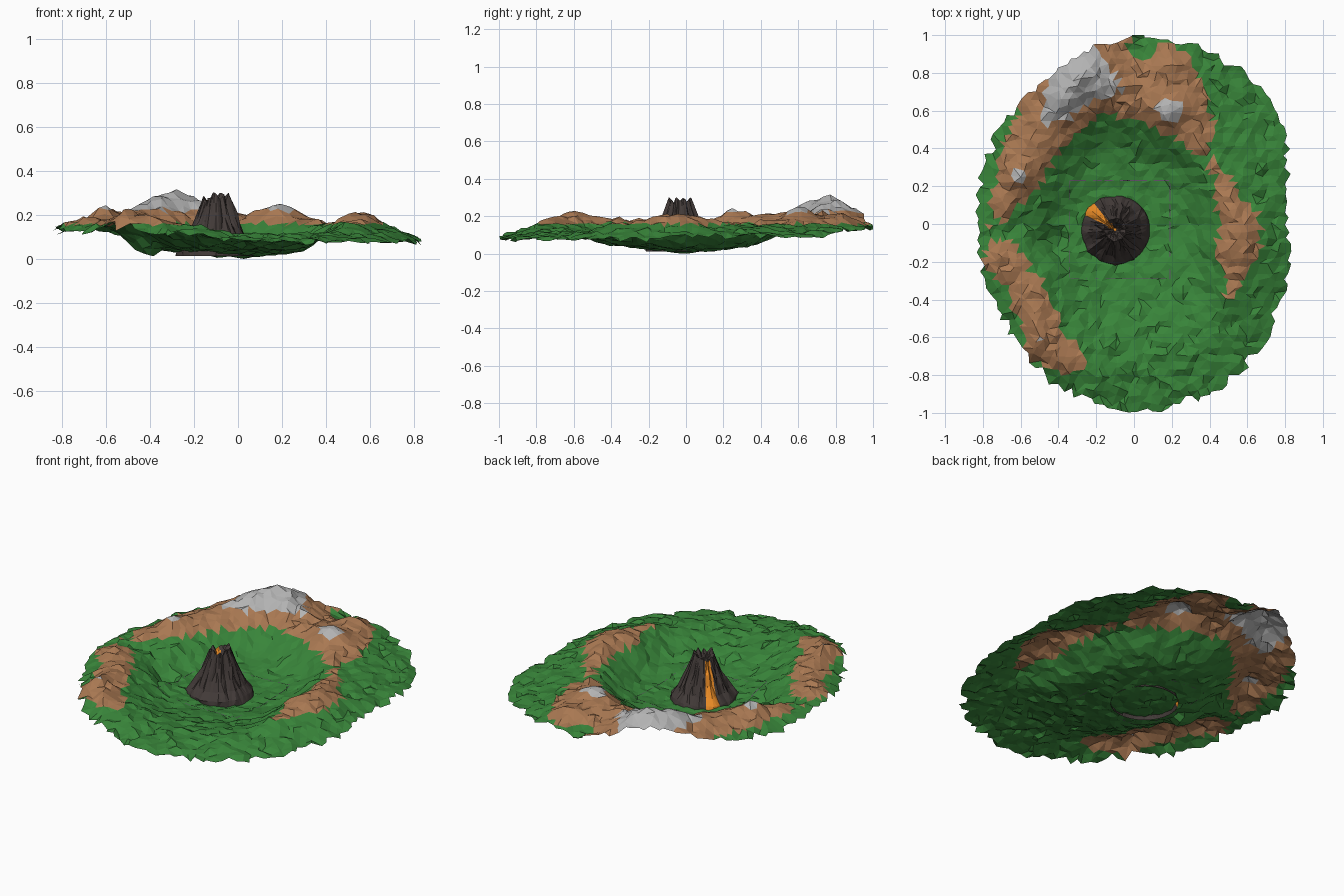
import bpy, bmesh, math, random
from mathutils import noise, Vector

if "Cube" in bpy.data.objects:
    bpy.data.objects.remove(bpy.data.objects["Cube"])

random.seed(7)


def mat(name, c):
    m = bpy.data.materials.new(name)
    m.diffuse_color = (*c, 1)
    m.use_nodes = True
    m.node_tree.nodes["Principled BSDF"].inputs["Base Color"].default_value = m.diffuse_color
    return m


GRASS = mat("grass", (0.04, 0.235, 0.042))
EARTH = mat("earth", (0.40, 0.19, 0.085))
STONE = mat("stone", (0.45, 0.45, 0.45))
BASALT = mat("basalt", (0.055, 0.043, 0.04))
LAVA = mat("lava", (0.85, 0.27, 0.02))
FRAME = mat("border", (0.12, 0.08, 0.14))


def finish(bm, name, mats):
    me = bpy.data.meshes.new(name)
    bm.to_mesh(me)
    bm.free()
    for m in mats:
        me.materials.append(m)
    ob = bpy.data.objects.new(name, me)
    bpy.context.collection.objects.link(ob)
    return ob


# Island sections every 15 degrees: outer radius, edge z, ridge radius, ridge z
SECTIONS = [
    (.84, .10, .56, .215), (.86, .10, .50, .200), (.94, .11, .51, .188),
    (1.0, .11, .55, .180), (1.02, .13, .60, .210), (1.02, .15, .63, .235),
    (1.02, .15, .68, .220), (.97, .24, .82, .285), (.92, .22, .78, .280),
    (.89, .17, .70, .235), (.89, .14, .66, .230), (.86, .13, .67, .220),
    (.85, .15, .74, .175), (.85, .16, .75, .205), (.87, .13, .66, .205),
    (.90, .14, .75, .220), (.96, .14, .82, .210), (.98, .12, .84, .170),
    (1.01, .105, .80, .125), (1.01, .095, .80, .125), (1.0, .09, .75, .130),
    (.96, .09, .70, .145), (.90, .09, .60, .190), (.86, .095, .54, .215)]
# Local peaks and dips: x, y, radius, height
BUMPS = [(-.29, .80, .10, .045), (-.38, .70, .09, .02), (.19, .62, .08, .04),
         (-.52, -.65, .06, .05), (-.61, .25, .06, .035), (-.43, -.1, .06, -.05),
         (.2, .83, .09, .05), (.6, -.1, .12, .02), (.47, -.42, .07, .02)]


def smooth(t):
    t = max(0, min(1, t))
    return t * t * (3 - 2 * t)


def section(x, y):
    a = (math.degrees(math.atan2(y, x)) % 360) / 15
    i, f = int(a) % 24, a - int(a)
    return [p * (1 - f) + q * f for p, q in zip(SECTIONS[i], SECTIONS[(i + 1) % 24])]


def height(x, y):
    R, ez, rr, rz = section(x, y)
    r = math.hypot(x, y)
    if r < rr:
        floor = .02 + .12 * r
        z = floor + (rz - floor) * smooth((r / rr - .48) / .54)
    else:
        z = rz + (ez - rz) * min(1, (r - rr) / max(.01, R - rr))
    for bx, by, s, h in BUMPS:
        z += h * math.exp(-((x - bx) ** 2 + (y - by) ** 2) / s ** 2)
    rough = .25 + .75 * smooth((r - .25) / .2)
    return z + rough * (.014 * noise.noise(Vector((x * 9, y * 9, 2))) +
                        .016 * noise.noise(Vector((x * 21, y * 21, 5))))


# Terrain sheet: jittered triangle lattice trimmed to the outline
bm = bmesh.new()
S = .042
grid = {}
for j in range(-30, 31):
    for i in range(-28, 29):
        x = (i + .5 * (j % 2)) * S + random.uniform(-.3, .3) * S
        y = j * S * .87 + random.uniform(-.3, .3) * S
        if math.hypot(x, y) < section(x, y)[0]:
            x, y = max(-.84, min(.84, x)), max(-1, min(1, y))
            z = max(0, height(x, y) + random.uniform(-.008, .008))
            grid[i, j] = bm.verts.new((x, y, z))
for j in range(-30, 30):
    for i in range(-28, 28):
        o = j % 2
        for tri in (((i, j), (i + 1, j), (i + o, j + 1)),
                    ((i + o, j + 1), (i + o - 1, j + 1), (i, j))):
            vs = [grid.get(k) for k in tri]
            if all(vs):
                f = bm.faces.new(vs)
                f.normal_update()
                if f.normal.z < 0:
                    f.normal_flip()
                c = f.calc_center_median()
                f.material_index = 2 if c.z > .24 else 1 if c.z > .176 else 0
bmesh.ops.delete(bm, geom=[v for v in bm.verts if not v.link_faces], context='VERTS')
lo = min(v.co.z for v in bm.verts)
for v in bm.verts:
    v.co.z -= lo
finish(bm, "terrain", [GRASS, EARTH, STONE])

# Volcano: lathe profile with gullies, open base and a sunken crater
CX, CY, N = -.10, -.03, 56
PROFILE = [(.185, .012), (.175, .045), (.142, .085), (.116, .135), (.093, .19),
           (.073, .245), (.058, .285), (.040, .265), (.022, .225), (.008, .205)]
bm = bmesh.new()
rings = []
for k, (r, z) in enumerate(PROFILE):
    ring = []
    for i in range(N):
        a = 2 * math.pi * i / N
        d = Vector((math.cos(a), math.sin(a), 0))
        g = noise.noise(d * 4.5 + Vector((0, 0, z * 5)))
        amp = 0 if k < 1 else .12
        rad = r * (1 + amp * g + (random.uniform(-.05, .05) if k > 1 else 0))
        dz = .03 * noise.noise(d * 2.5) + .012 * g if 4 <= k <= 7 else 0
        # notch in the rim where the lava spills out
        if 5 <= k <= 7:
            dz -= .035 * math.exp(-((a - 2.45) / .35) ** 2)
        ring.append(bm.verts.new((CX + d.x * rad, CY + d.y * rad, min(.30, z + dz))))
    rings.append(ring)
for k in range(len(rings) - 1):
    for i in range(N):
        n = (i + 1) % N
        a = 2 * math.pi * (i + .5) / N
        quad = (rings[k][i], rings[k][n], rings[k + 1][n], rings[k + 1][i])
        f = bm.faces.new(quad)
        width = .26 if k < 2 else .2 if k < 7 else .45
        f.material_index = int(abs(a - 2.45) < width)
bm.faces.new(rings[-1]).material_index = 1
bmesh.ops.triangulate(bm, faces=bm.faces[:])
finish(bm, "volcano", [BASALT, LAVA])

# Thin square border lying on the crater floor
bm = bmesh.new()
corners = [(-.34, -.29), (.19, -.29), (.19, .23), (-.34, .23)]
for (x0, y0), (x1, y1) in zip(corners, corners[1:] + corners[:1]):
    nx, ny = (y0 - y1) / .53 * .002, (x1 - x0) / .53 * .002
    prev = None
    for s in range(25):
        x, y = x0 + (x1 - x0) * s / 24, y0 + (y1 - y0) * s / 24
        z = height(x, y) - lo + .003
        pair = [bm.verts.new((x + nx, y + ny, z)), bm.verts.new((x - nx, y - ny, z))]
        if prev:
            bm.faces.new((prev[0], prev[1], pair[1], pair[0]))
        prev = pair
finish(bm, "floor_border", [FRAME])
